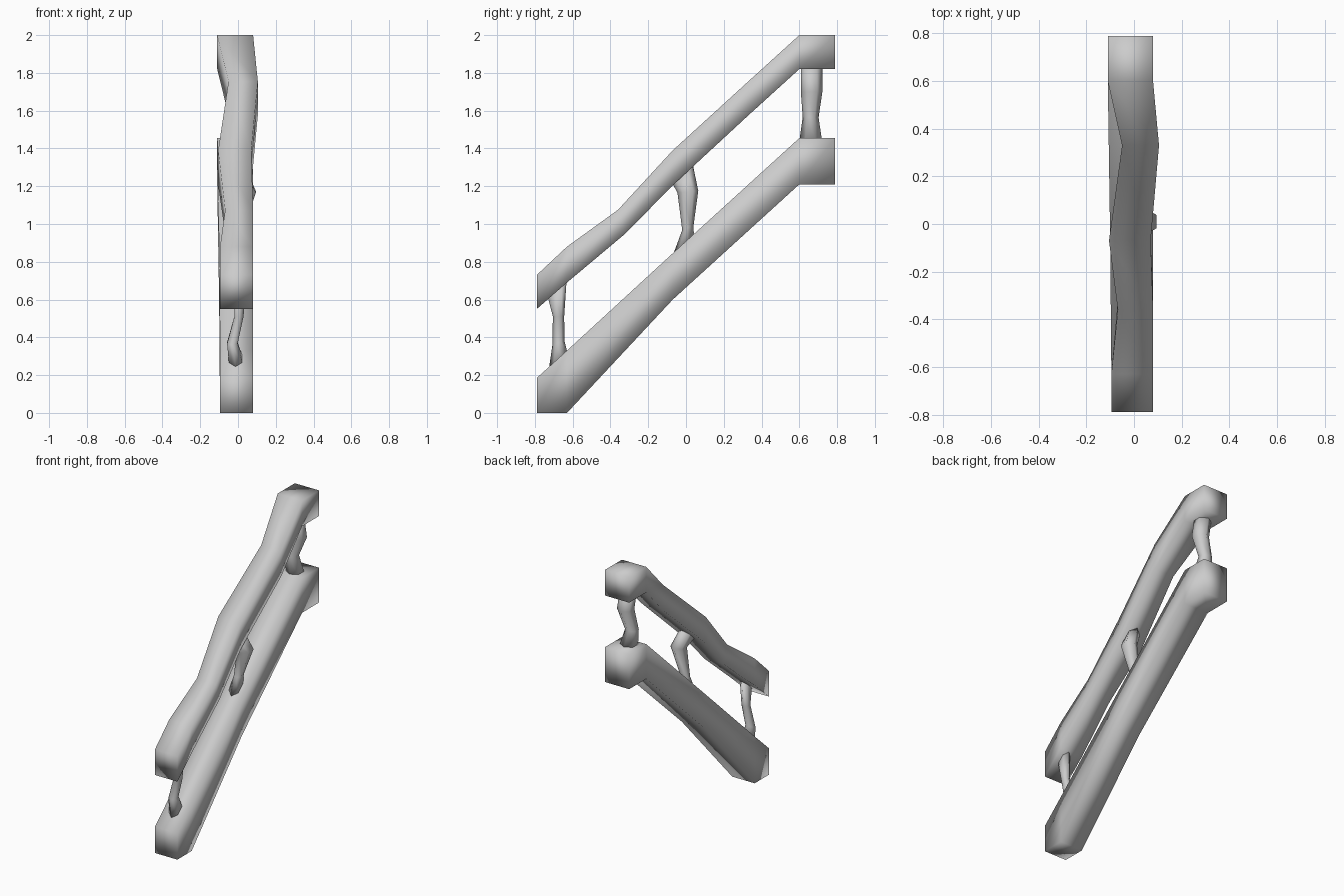
import bpy, bmesh, math


def loft(name, rings):
    """Skin a closed tube through rings of points, capped and fully smooth."""
    bm = bmesh.new()
    loops = [[bm.verts.new(p) for p in ring] for ring in rings]
    n = len(loops[0])
    for a, b in zip(loops, loops[1:]):
        for i in range(n):
            j = (i + 1) % n
            bm.faces.new((a[i], a[j], b[j], b[i]))
    bm.faces.new(loops[0])
    bm.faces.new(loops[-1])
    bmesh.ops.recalc_face_normals(bm, faces=bm.faces)
    for f in bm.faces:
        f.smooth = True
    mesh = bpy.data.meshes.new(name)
    bm.to_mesh(mesh)
    bm.free()
    obj = bpy.data.objects.new(name, mesh)
    bpy.context.collection.objects.link(obj)
    return obj


def rail(name, sections):
    """Section: top y, top z, bottom y, bottom z, left x, right x."""
    loft(name, [[(l, yb, zb), (r, yb, zb), (r, yt, zt), (l, yt, zt)]
                for yt, zt, yb, zb, l, r in sections])


def post(name, sections, sides=6):
    """Section: centre x, y, z, radius x, radius y, slope of the ring in y."""
    rings = []
    for x, y, z, rx, ry, slope in sections:
        ring = []
        for i in range(sides):
            a = 2 * math.pi * (i + 0.5) / sides + math.pi / 6
            dx, dy = rx * math.sin(a), ry * math.cos(a)
            ring.append((x + dx, y + dy, z + slope * dy))
        rings.append(ring)
    loft(name, rings)


# Thick straight lower rail
rail("lower_rail", [
    (-0.79, 0.185, -0.79, 0.00, -0.095, 0.08),
    (-0.63, 0.33, -0.63, 0.00, -0.095, 0.08),
    (-0.07, 0.845, -0.07, 0.60, -0.10, 0.08),
    (0.60, 1.455, 0.60, 1.21, -0.11, 0.08),
    (0.79, 1.455, 0.79, 1.21, -0.11, 0.08)])

# Wavy handrail
rail("handrail", [
    (-0.79, 0.73, -0.79, 0.55, -0.095, 0.08),
    (-0.63, 0.88, -0.63, 0.69, -0.095, 0.08),
    (-0.36, 1.075, -0.32, 0.95, -0.068, 0.08),
    (-0.07, 1.39, -0.07, 1.205, -0.105, 0.07),
    (0.33, 1.755, 0.33, 1.575, -0.05, 0.105),
    (0.60, 2.00, 0.60, 1.82, -0.11, 0.08),
    (0.79, 2.00, 0.79, 1.82, -0.11, 0.08)])

# Crooked posts between the rails
post("front_post", [
    (-0.01, -0.677, 0.27, 0.042, 0.05, 0.9),
    (-0.03, -0.675, 0.37, 0.032, 0.032, 0.3),
    (0.005, -0.675, 0.51, 0.028, 0.03, 0.0),
    (0.01, -0.682, 0.66, 0.035, 0.05, 0.85)])
post("middle_post", [
    (-0.01, -0.015, 0.88, 0.045, 0.057, 0.92),
    (0.00, 0.010, 0.98, 0.033, 0.03, 0.4),
    (0.05, 0.010, 1.17, 0.052, 0.055, 0.1),
    (0.00, -0.02, 1.27, 0.05, 0.055, 0.9)])
post("back_post", [
    (-0.015, 0.66, 1.44, 0.06, 0.06, 0.0),
    (-0.04, 0.66, 1.565, 0.045, 0.042, 0.0),
    (0.005, 0.665, 1.70, 0.055, 0.057, 0.0),
    (-0.015, 0.665, 1.83, 0.055, 0.057, 0.0)])
